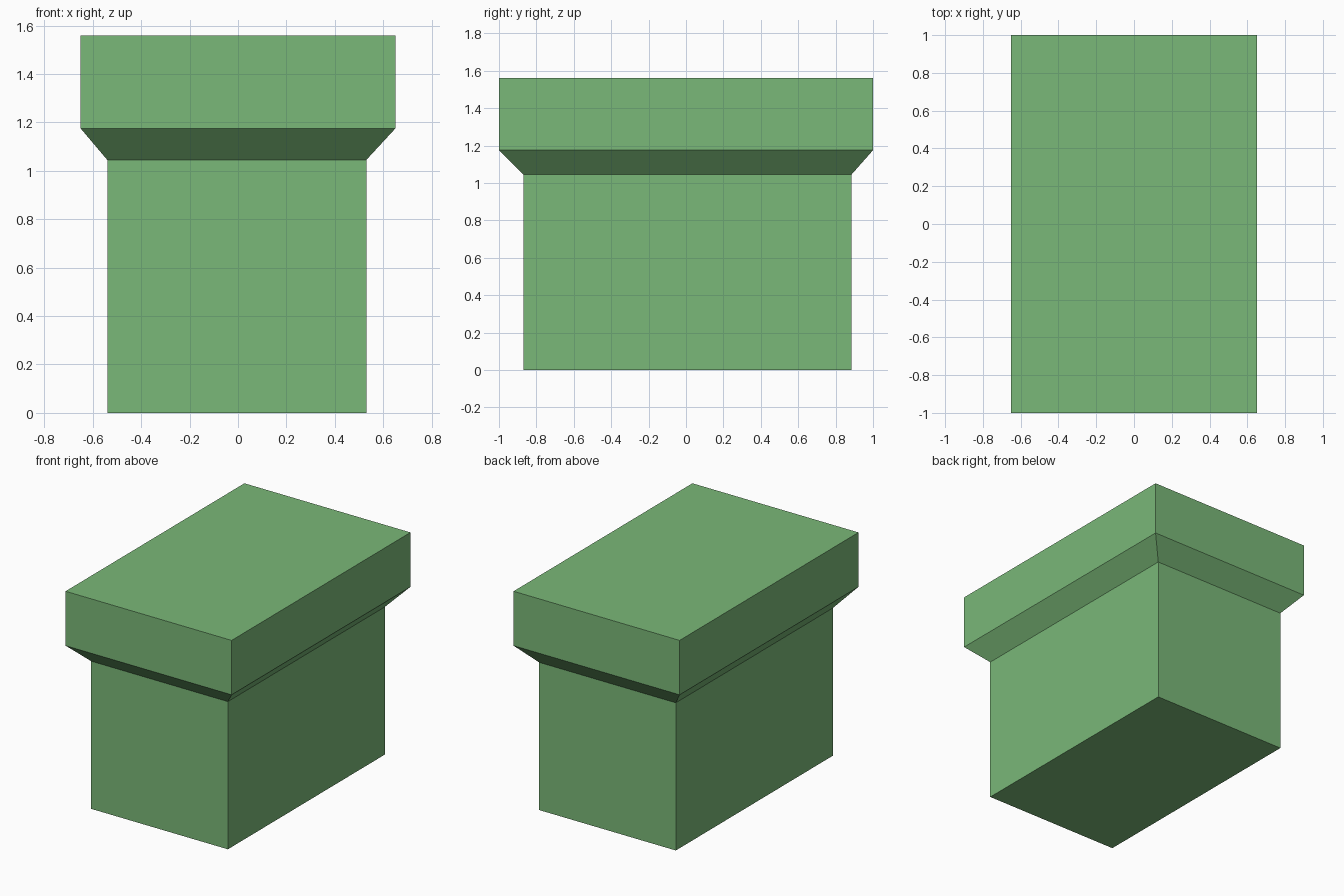
import bpy
import bmesh

cube = bpy.data.objects.get("Cube")
if cube:
    bpy.data.objects.remove(cube, do_unlink=True)

green = bpy.data.materials.new("leaf_green")
green.use_nodes = True
color = (0.195, 0.479, 0.188, 1.0)
green.diffuse_color = color
green.node_tree.nodes["Principled BSDF"].inputs["Base Color"].default_value = color

# Rectangular outlines: x min, x max, y min, y max
SHAFT = (-0.54, 0.53, -0.87, 0.885)
CAP = (-0.65, 0.65, -1.0, 1.0)

# Stacked levels: outline and height, from base to top
levels = [(SHAFT, 0.0), (SHAFT, 1.045), (CAP, 1.175), (CAP, 1.56)]


def add_ring(bm, outline, z):
    x0, x1, y0, y1 = outline
    return [bm.verts.new((x, y, z)) for x, y in ((x0, y0), (x1, y0), (x1, y1), (x0, y1))]


# Block with a flared, overhanging cap
bm = bmesh.new()
rings = [add_ring(bm, outline, z) for outline, z in levels]
for low, high in zip(rings, rings[1:]):
    for i in range(4):
        j = (i + 1) % 4
        bm.faces.new((low[i], low[j], high[j], high[i]))
bm.faces.new(rings[0][::-1])
bm.faces.new(rings[-1])
bmesh.ops.recalc_face_normals(bm, faces=bm.faces)

mesh = bpy.data.meshes.new("capped_block")
bm.to_mesh(mesh)
bm.free()
mesh.materials.append(green)
block = bpy.data.objects.new("capped_block", mesh)
bpy.context.collection.objects.link(block)
